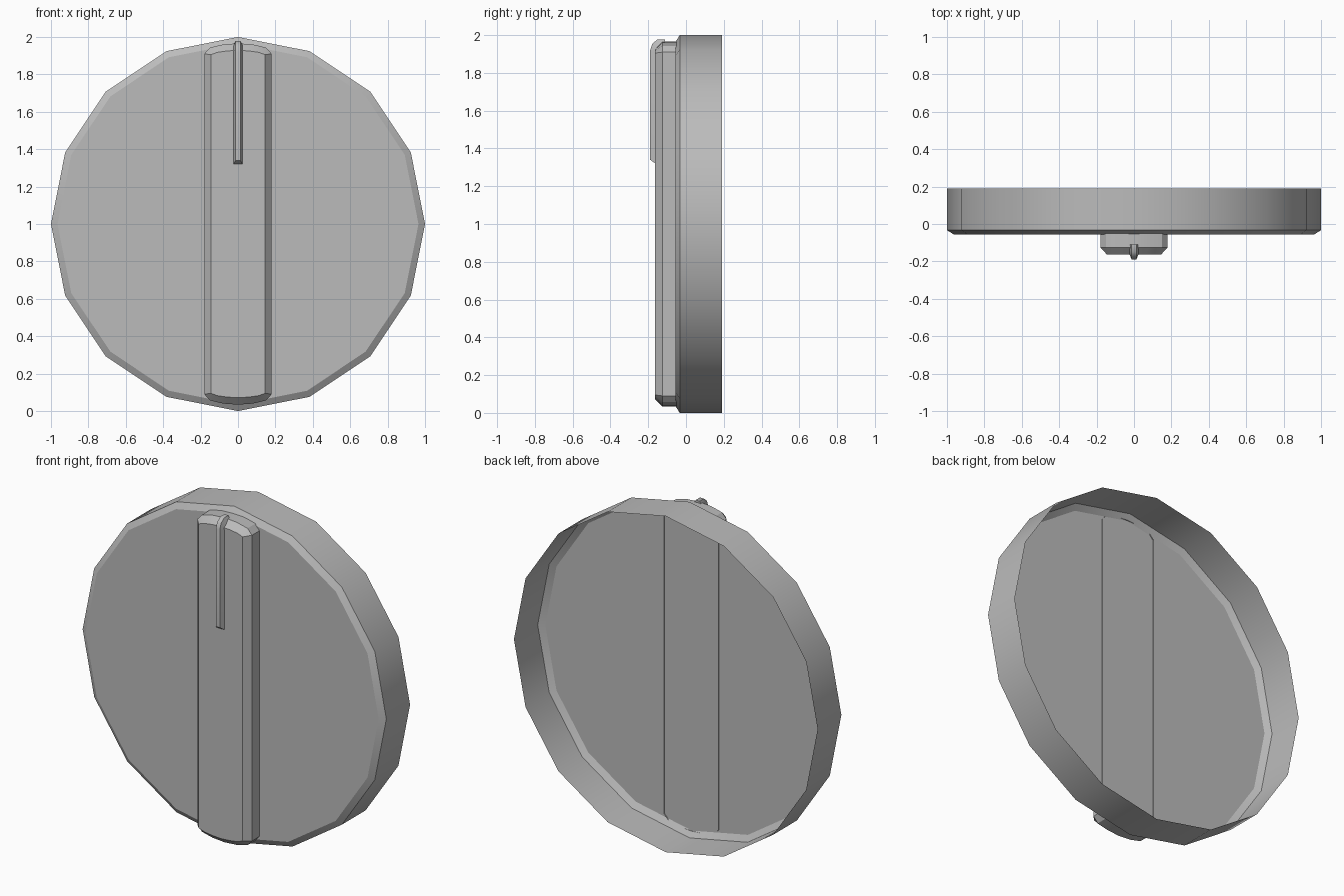
import bpy
import bmesh
import math

cube = bpy.data.objects.get("Cube")
if cube:
    bpy.data.objects.remove(cube, do_unlink=True)

GREY = (0.5, 0.5, 0.5, 1)
grey = bpy.data.materials.new("plain grey")
grey.use_nodes = True
grey.diffuse_color = GREY
grey.node_tree.nodes["Principled BSDF"].inputs["Base Color"].default_value = GREY


def loft(name, rings, cap_first, cap_last, angle):
    """Bridge matching closed rings of points and optionally cap the ends."""
    bm = bmesh.new()
    loops = [[bm.verts.new(p) for p in ring] for ring in rings]
    for a, b in zip(loops, loops[1:]):
        n = len(a)
        for i in range(n):
            j = (i + 1) % n
            bm.faces.new((a[i], a[j], b[j], b[i]))
    if cap_first:
        bm.faces.new(loops[0][::-1])
    if cap_last:
        bm.faces.new(loops[-1])
    bmesh.ops.recalc_face_normals(bm, faces=bm.faces)
    mesh = bpy.data.meshes.new(name)
    bm.to_mesh(mesh)
    bm.free()
    mesh.materials.append(grey)
    obj = bpy.data.objects.new(name, mesh)
    bpy.context.collection.objects.link(obj)
    bpy.ops.object.select_all(action='DESELECT')
    obj.select_set(True)
    bpy.context.view_layer.objects.active = obj
    bpy.ops.object.shade_smooth_by_angle(angle=math.radians(angle))
    return obj


# Dial: thin sixteen-sided shell, chamfered front, open back
def circle(radius, y, sides=16):
    steps = [math.tau * i / sides for i in range(sides)]
    return [(radius * math.cos(t), y, 1 + radius * math.sin(t)) for t in steps]


loft("dial_shell", [circle(1, 0.19), circle(1, -0.033), circle(0.965, -0.055)],
     False, True, 30)


# Grip: long bar with bowed ends and a chamfered front, its open back sunk in the dial
def bar(corners, y):
    right_top = [(x, h) for x, h in corners]
    left_top = [(-x, h) for x, h in reversed(corners[:-1])]
    top = right_top + left_top
    bottom = [(-x, -h) for x, h in top]
    return [(x, y, 1 + h) for x, h in top + bottom]


outer = [(0.18, 0.91), (0.15, 0.943), (0.08, 0.96), (0, 0.966)]
inner = [(0.145, 0.905), (0.11, 0.918), (0.06, 0.925), (0, 0.929)]
loft("grip_bar", [bar(outer, -0.05), bar(outer, -0.125), bar(inner, -0.163)],
     False, True, 30)

# Pointer: narrow tapered ridge running up the grip and over its top edge
base = [(-0.155, 1.315), (-0.155, 1.915), (-0.15, 1.93), (-0.135, 1.945), (-0.11, 1.955)]
crest = [(-0.19, 1.34), (-0.19, 1.92), (-0.178, 1.955), (-0.15, 1.978), (-0.11, 1.978)]
sections = [[(-0.027, by, bz), (-0.013, cy, cz), (0.013, cy, cz), (0.027, by, bz)]
            for (by, bz), (cy, cz) in zip(base, crest)]
loft("pointer_ridge", sections, True, True, 40)
